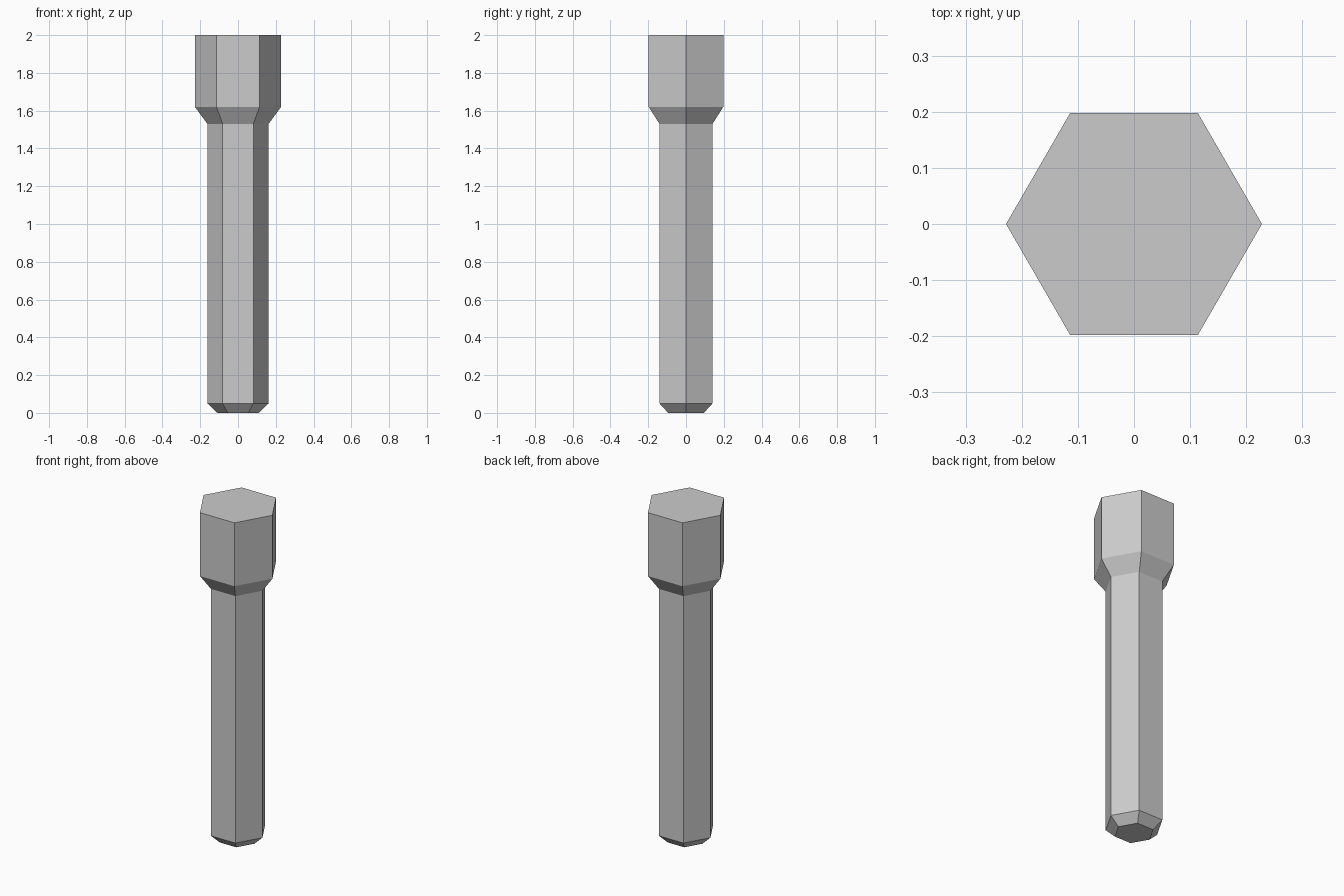
import bpy, bmesh
from math import cos, sin, tau

if "Cube" in bpy.data.objects:
    bpy.data.objects.remove(bpy.data.objects["Cube"])

SIDES = 6
# (radius to corner, height) from chamfered tip to flat head
PROFILE = [(0.109, 0.0), (0.162, 0.05), (0.162, 1.53), (0.228, 1.62), (0.228, 2.0)]

# Hexagonal pin: stacked hexagon rings joined by flat side faces
bm = bmesh.new()
rings = [[bm.verts.new((r * cos(tau * i / SIDES), r * sin(tau * i / SIDES), z))
          for i in range(SIDES)] for r, z in PROFILE]
for low, high in zip(rings, rings[1:]):
    for i in range(SIDES):
        j = (i + 1) % SIDES
        bm.faces.new((low[i], low[j], high[j], high[i]))

# Tip and head caps
bm.faces.new(rings[0][::-1])
bm.faces.new(rings[-1])

mesh = bpy.data.meshes.new("hex_pin")
bm.to_mesh(mesh)
bm.free()
bpy.context.collection.objects.link(bpy.data.objects.new("hex_pin", mesh))
